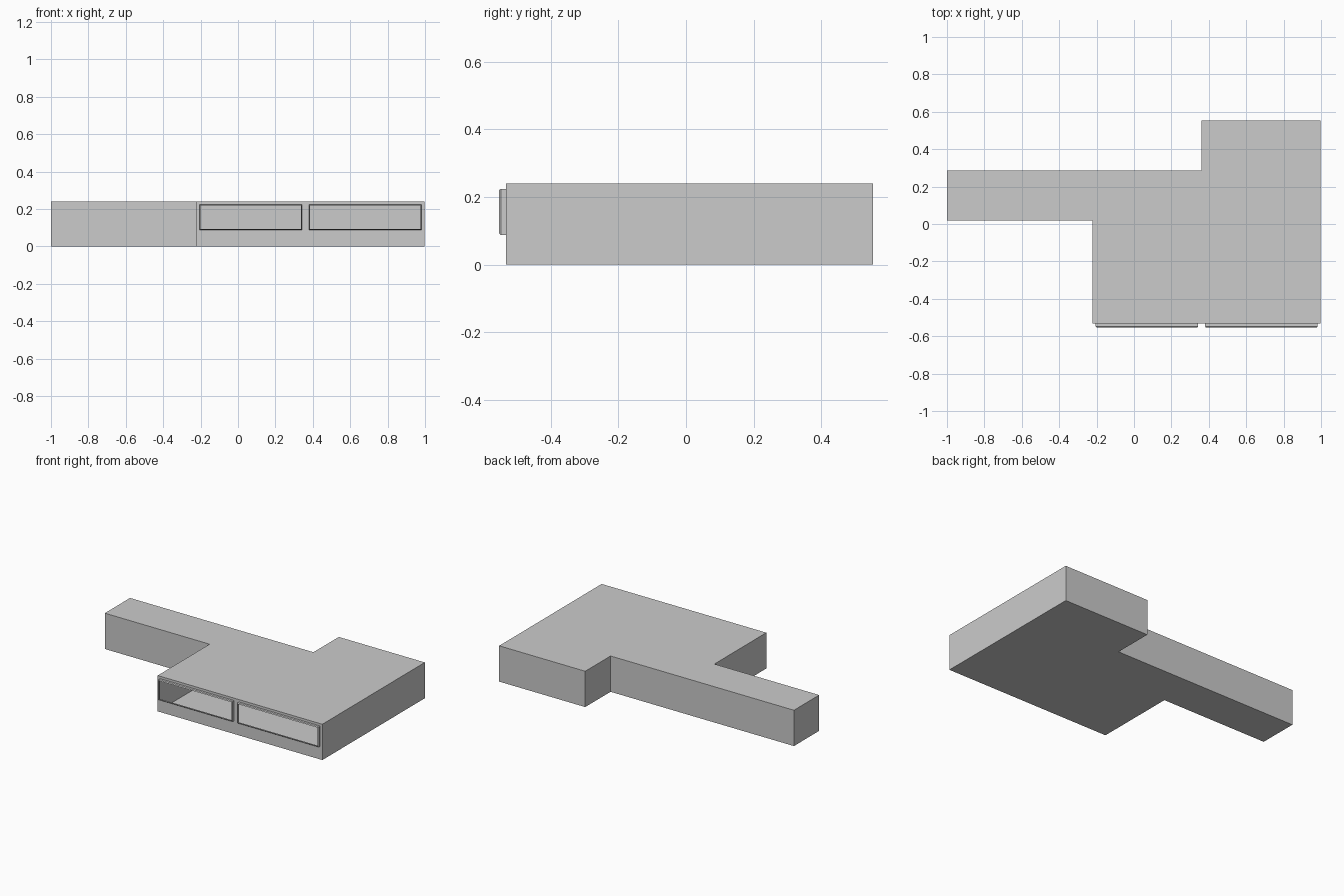
import bpy, bmesh

if "Cube" in bpy.data.objects:
    bpy.data.objects.remove(bpy.data.objects["Cube"])

H = 0.24            # wall height
FRONT = -0.532      # front wall plane
footprint = [(-0.223, FRONT), (0.998, FRONT), (0.998, 0.553), (0.36, 0.553),
             (0.36, 0.285), (-1, 0.285), (-1, 0.018), (-0.223, 0.018)]
Z0, Z1 = 0.088, 0.224
openings = [(-0.205, 0.343), (0.379, 0.982)]


def finish(name, bm):
    bmesh.ops.remove_doubles(bm, verts=bm.verts, dist=1e-5)
    mesh = bpy.data.meshes.new(name)
    bm.to_mesh(mesh)
    bm.free()
    obj = bpy.data.objects.new(name, mesh)
    bpy.context.collection.objects.link(obj)
    return obj


def face(bm, pts):
    return bm.faces.new([bm.verts.new(p) for p in pts])


# Hollow building shell: floor, roof and all walls but the front one
bm = bmesh.new()
face(bm, [(x, y, 0) for x, y in reversed(footprint)])
face(bm, [(x, y, H) for x, y in footprint])
for i in range(1, len(footprint)):
    a, b = footprint[i], footprint[(i + 1) % len(footprint)]
    face(bm, [(*a, 0), (*b, 0), (*b, H), (*a, H)])

# Front wall, a grid of panels with two openings left out
xs = [-0.223, *openings[0], *openings[1], 0.998]
zs = [0, Z0, Z1, H]
for i in range(5):
    for j in range(3):
        if j == 1 and i in (1, 3):
            continue
        face(bm, [(xs[i], FRONT, zs[j]), (xs[i + 1], FRONT, zs[j]),
                  (xs[i + 1], FRONT, zs[j + 1]), (xs[i], FRONT, zs[j + 1])])
finish("building_shell", bm)

# Thin projecting opening surrounds with a chamfered lip
for n, (x0, x1) in enumerate(openings):
    bm = bmesh.new()
    rings = []
    for y, d in ((FRONT, 0), (-0.547, 0), (-0.553, 0.005)):
        rings.append([(x0 + d, y, Z0 + d), (x1 - d, y, Z0 + d),
                      (x1 - d, y, Z1 - d), (x0 + d, y, Z1 - d)])
    for r, s in zip(rings, rings[1:]):
        for k in range(4):
            m = (k + 1) % 4
            face(bm, [r[k], r[m], s[m], s[k]])
    finish(("left", "right")[n] + "_opening_frame", bm)
